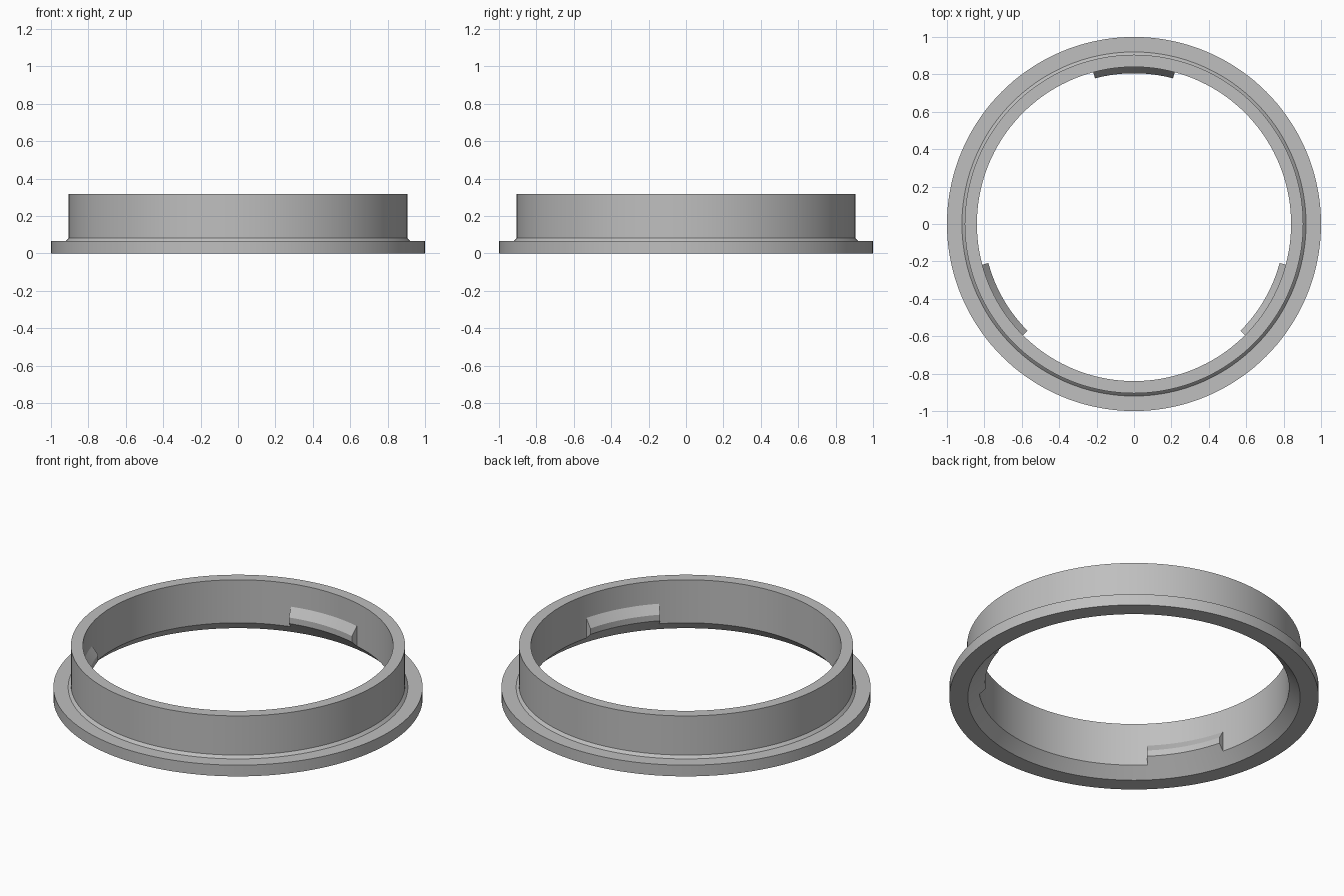
import bpy
import bmesh
from math import sin, cos, radians

cube = bpy.data.objects.get("Cube")
if cube:
    bpy.data.objects.remove(cube, do_unlink=True)

GREY = (0.52, 0.52, 0.52, 1)
STEP = 2.5  # degrees per facet, shared so that lugs line up with the ring

metal = bpy.data.materials.new("grey_metal")
metal.use_nodes = True
metal.diffuse_color = GREY
metal.node_tree.nodes["Principled BSDF"].inputs["Base Color"].default_value = GREY


def revolve(name, profile, start, sweep):
    """Turn a closed (radius, height) profile about z; cap it if not a full turn."""
    full = sweep == 360
    steps = round(sweep / STEP)
    bm = bmesh.new()
    sections = []
    for i in range(steps if full else steps + 1):
        a = radians(start + i * STEP)
        sections.append([bm.verts.new((r * cos(a), r * sin(a), z)) for r, z in profile])
    n = len(profile)
    for i in range(steps):
        here, there = sections[i], sections[(i + 1) % len(sections)]
        for j in range(n):
            k = (j + 1) % n
            bm.faces.new((here[j], there[j], there[k], here[k]))
    if not full:
        bm.faces.new(sections[0])
        bm.faces.new(sections[-1])
    bmesh.ops.recalc_face_normals(bm, faces=bm.faces)
    mesh = bpy.data.meshes.new(name)
    bm.to_mesh(mesh)
    bm.free()
    mesh.materials.append(metal)
    obj = bpy.data.objects.new(name, mesh)
    bpy.context.collection.objects.link(obj)
    return obj


# Flanged ring: chamfered mouth below, small chamfer where the wall meets the flange
ring_profile = [(0.9, 0), (1, 0), (1, 0.067), (0.92, 0.067),
                (0.905, 0.083), (0.905, 0.317), (0.84, 0.317), (0.84, 0.06)]
parts = [revolve("flanged_ring", ring_profile, 0, 360)]

# Three inner lugs: underside continues the mouth chamfer, outer side sunk in the wall
lug_profile = [(0.84, 0.06), (0.806, 0.094), (0.806, 0.13),
               (0.84, 0.18), (0.87, 0.18), (0.87, 0.06)]
for name, centre in (("back_lug", 90), ("right_lug", 210), ("left_lug", 330)):
    parts.append(revolve(name, lug_profile, centre - 15, 30))

# Smooth round surfaces, crisp edges
bpy.ops.object.select_all(action="DESELECT")
for obj in parts:
    obj.select_set(True)
bpy.context.view_layer.objects.active = parts[0]
bpy.ops.object.shade_smooth_by_angle(angle=radians(25))
